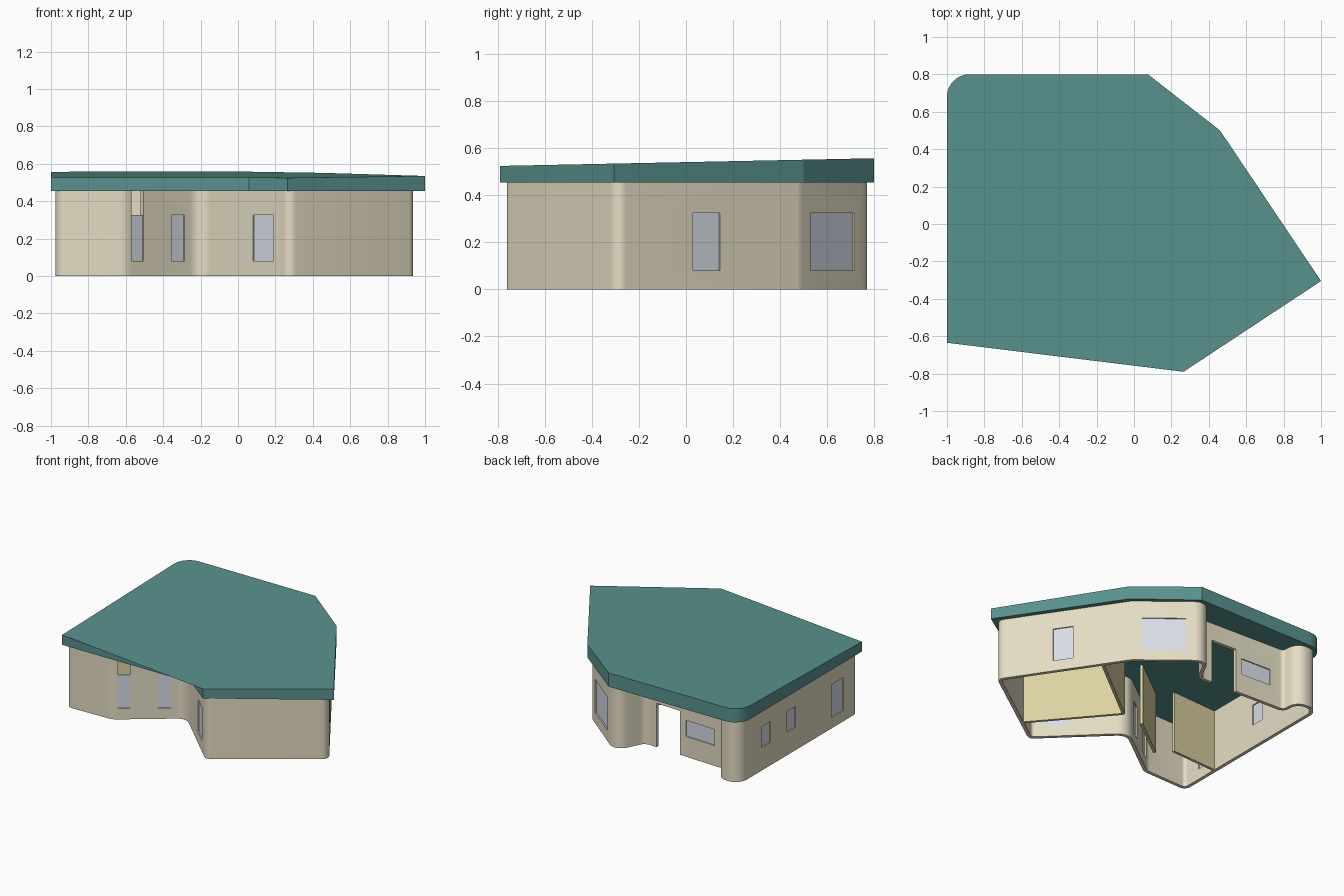
import bpy, bmesh, math
from mathutils import Vector

if "Cube" in bpy.data.objects:
    bpy.data.objects.remove(bpy.data.objects["Cube"])

def material(name, rgb):
    m = bpy.data.materials.new(name)
    m.diffuse_color = (*rgb, 1)
    m.use_nodes = True
    m.node_tree.nodes["Principled BSDF"].inputs["Base Color"].default_value = m.diffuse_color
    return m

WALL = material("wall_beige", (0.78, 0.72, 0.55))
INNER = material("inner_yellow", (0.72, 0.65, 0.36))
ROOF = material("roof_teal", (0.10, 0.29, 0.27))
GLASS = material("glass", (0.68, 0.72, 0.80))

def finish(bm, name, mat=None):
    bmesh.ops.recalc_face_normals(bm, faces=bm.faces)
    me = bpy.data.meshes.new(name)
    bm.to_mesh(me)
    bm.free()
    ob = bpy.data.objects.new(name, me)
    bpy.context.collection.objects.link(ob)
    if mat:
        me.materials.append(mat)
    return ob

def fillet(pts, steps=8):
    """Round each corner (x, y, r) of a closed outline."""
    out = []
    for i, (x, y, r) in enumerate(pts):
        p = Vector((x, y))
        a = (Vector(pts[i - 1][:2]) - p).normalized()
        b = (Vector(pts[(i + 1) % len(pts)][:2]) - p).normalized()
        if r == 0:
            out.append(p)
            continue
        half = a.angle(b) / 2
        c = p + (a + b).normalized() * r / math.sin(half)
        v0 = p + a * r / math.tan(half) - c
        v1 = p + b * r / math.tan(half) - c
        a0 = math.atan2(v0.y, v0.x)
        d = math.atan2(v0.x * v1.y - v0.y * v1.x, v0.dot(v1))
        for k in range(steps + 1):
            t = a0 + d * k / steps
            out.append(c + Vector((math.cos(t), math.sin(t))) * r)
    return out

def inset(loop, t):
    """Offset a counter-clockwise outline inwards."""
    out = []
    for i, p in enumerate(loop):
        d0 = (p - loop[i - 1]).normalized()
        d1 = (loop[(i + 1) % len(loop)] - p).normalized()
        n0, n1 = Vector((-d0.y, d0.x)), Vector((-d1.y, d1.x))
        n = (n0 + n1).normalized()
        out.append(p + n * t / max(n.dot(n1), 0.3))
    return out

def slab(bm, p, q, thick, z0, z1):
    """Upright box standing on the line p-q."""
    p, q = Vector(p), Vector(q)
    d = (q - p).normalized()
    n = Vector((-d.y, d.x)) * thick / 2
    base = [p - n, q - n, q + n, p + n]
    lo = [bm.verts.new((*v, z0)) for v in base]
    hi = [bm.verts.new((*v, z1)) for v in base]
    bm.faces.new(lo[::-1])
    bm.faces.new(hi)
    for i in range(4):
        j = (i + 1) % 4
        bm.faces.new((lo[i], lo[j], hi[j], hi[i]))

# Outer wall: rounded outline extruded as a thin ring
T, EAVE = 0.025, 0.455
W = [(-.975, -.625, .05), (-.6, -.615, .1), (-.2, -.315, .08), (.275, -.775, .05),
     (.955, -.295, .05), (.43, .485, .1), (.02, .815, .08), (-.085, .6, .06),
     (-.78, .63, .03), (-.79, .77, .088), (-.975, .77, .088)]
outer = fillet(W)
inner = inset(outer, T)
bm = bmesh.new()
rings = [[bm.verts.new((*p, z)) for p in loop]
         for loop, z in ((outer, 0), (outer, EAVE + .003), (inner, EAVE + .003), (inner, 0))]
for a in range(4):
    r0, r1 = rings[a], rings[(a + 1) % 4]
    for i in range(len(outer)):
        j = (i + 1) % len(outer)
        bm.faces.new((r0[i], r0[j], r1[j], r1[i]))
walls = finish(bm, "outer_walls", WALL)

# Openings: wall segment, axis, range along axis, z range of hole, top of glass
openings = [
    (1, 0, -.57, -.505, .08, .52, .325), (1, 0, -.355, -.285, .08, .325, .325),
    (2, 0, .08, .19, .08, .325, .325), (4, 1, .03, .145, .08, .325, .325),
    (5, 1, .53, .715, .08, .325, .325), (7, 0, -.67, -.43, .15, .27, .27),
    (10, 1, .40, .51, .17, .325, .325), (10, 1, .11, .21, .17, .325, .325),
    (10, 1, -.455, -.315, .08, .325, .325), (7, 0, -.38, -.18, -.1, .325, None)]
cut = bmesh.new()
for n, (seg, ax, lo, hi, z0, z1, top) in enumerate(openings):
    a, b = Vector(W[seg][:2]), Vector(W[(seg + 1) % len(W)][:2])
    d = (b - a).normalized()
    p, q = (a.lerp(b, (v - a[ax]) / (b[ax] - a[ax])) for v in (lo, hi))
    mid = Vector((-d.y, d.x)) * T / 2
    slab(cut, p + mid, q + mid, .07, z0, z1)
    if top:
        pane = bmesh.new()
        slab(pane, p + mid, q + mid, .008, z0, top)
        finish(pane, f"window_pane_{n + 1}", GLASS)
cutter = finish(cut, "opening_cutter")
cutter.hide_render = True
mod = walls.modifiers.new("openings", "BOOLEAN")
mod.object = cutter
mod.operation = "DIFFERENCE"
mod.solver = "EXACT"
dg = bpy.context.evaluated_depsgraph_get()
cut_mesh = bpy.data.meshes.new_from_object(walls.evaluated_get(dg))
walls.modifiers.clear()
walls.data = cut_mesh
bpy.data.objects.remove(cutter)
bpy.ops.object.select_all(action="DESELECT")
walls.select_set(True)
bpy.context.view_layer.objects.active = walls
bpy.ops.object.shade_smooth_by_angle(angle=math.radians(30))

# Inner partition walls
partitions = [((.45, -.64), (0, -.11)), ((0, -.11), (.53, .305)),
              ((-.176, -.133), (-.494, -.374)), ((-.58, -.28), (-.96, -.3))]
for n, (p, q) in enumerate(partitions):
    bm = bmesh.new()
    slab(bm, p, q, .02, 0, EAVE + .003)
    finish(bm, f"inner_wall_{n + 1}", INNER)

# Roof: tilted top, level underside, fascia set back at the front
R = fillet([(-1, -.635, 0), (.06, -.63, 0), (.265, -.79, 0), (1, -.305, 0),
            (.46, .5, 0), (.075, .8, 0), (-1, .8, .12)], 10)
bm = bmesh.new()
lo = [bm.verts.new((*p, EAVE)) for p in R]
hi = [bm.verts.new((*p, .541 + .0205 * p.y)) for p in R]
bm.faces.new(lo[::-1])
bm.faces.new(hi)
for i in range(len(R)):
    j = (i + 1) % len(R)
    bm.faces.new((lo[i], lo[j], hi[j], hi[i]))
finish(bm, "roof", ROOF)

# Flat sliver of roof covering the front set-back
bm = bmesh.new()
bm.faces.new([bm.verts.new((*R[i], .541 + .0205 * R[i].y)) for i in (0, 2, 1)])
flap = finish(bm, "roof_front_flap", ROOF)
if flap.data.polygons[0].normal.z < 0:
    flap.data.flip_normals()
